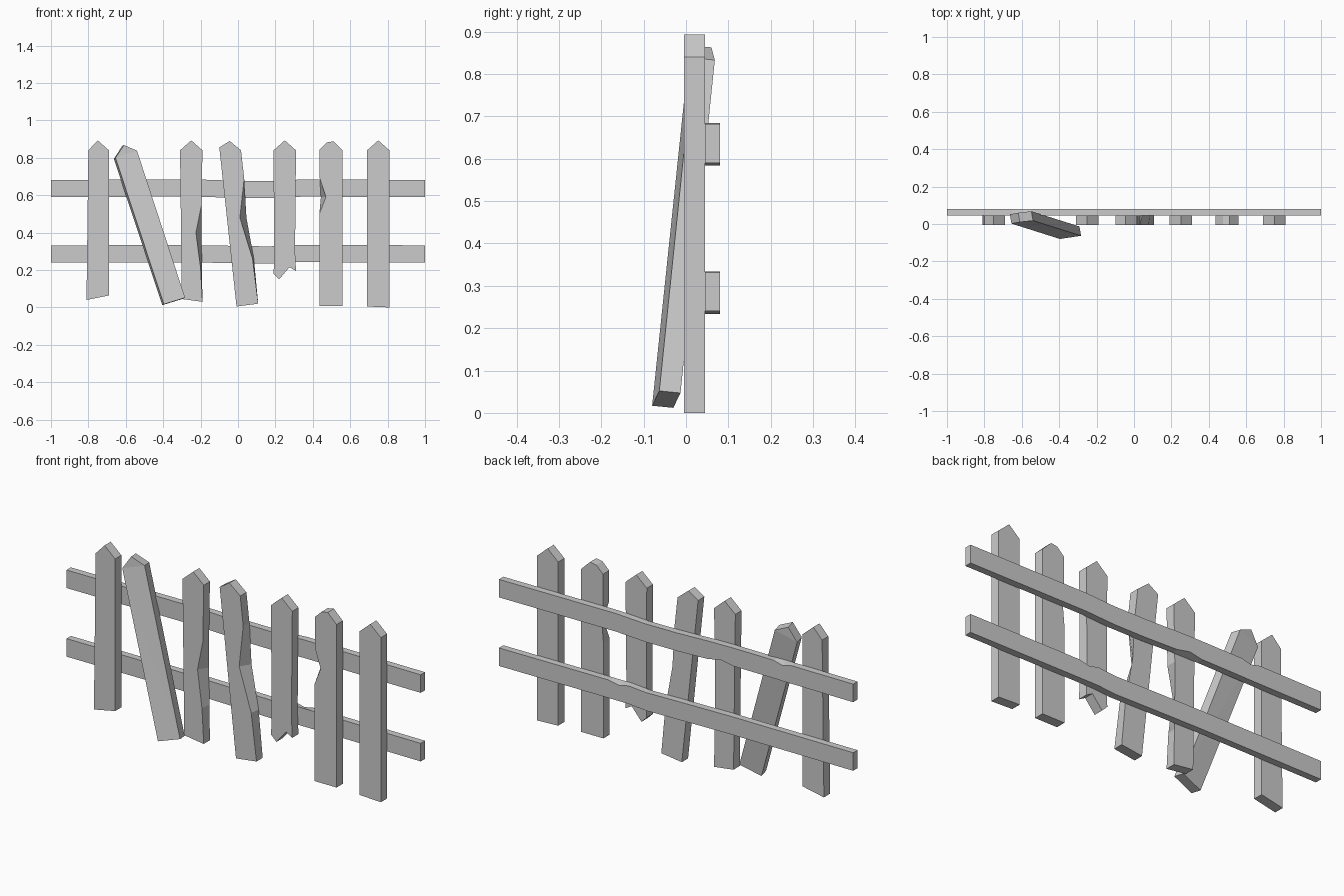
import bpy, bmesh

if "Cube" in bpy.data.objects:
    bpy.data.objects.remove(bpy.data.objects["Cube"])

FRONT, MID, BACK = -0.005, 0.045, 0.08


def build(name, verts, faces):
    bm = bmesh.new()
    vs = [bm.verts.new(v) for v in verts]
    for f in faces:
        bm.faces.new([vs[i] for i in f])
    bmesh.ops.recalc_face_normals(bm, faces=bm.faces[:])
    # split only the large concave caps and the warped chip faces
    bmesh.ops.triangulate(bm, faces=[f for f in bm.faces if len(f.verts) > 4])
    me = bpy.data.meshes.new(name)
    bm.to_mesh(me)
    bm.free()
    ob = bpy.data.objects.new(name, me)
    bpy.context.collection.objects.link(ob)
    return ob


def plank(name, front, back):
    """Join two matching 3D outlines into a solid board."""
    n = len(front)
    sides = [(i, (i + 1) % n, n + (i + 1) % n, n + i) for i in range(n)]
    return build(name, front + back, [range(n), range(n, 2 * n)] + sides)


def picket(name, outline, chips={}):
    """Outline is (x, z) of the front; chips gives back x where it differs."""
    front = [(x, FRONT, z) for x, z in outline]
    back = [(chips.get(i, x), MID, z) for i, (x, z) in enumerate(outline)]
    return plank(name, front, back)


# upright pickets, outlines run clockwise from the bottom left corner
picket("picket_left_end", [(-.81, .04), (-.80, .84), (-.75, .893), (-.69, .84), (-.69, .064)])
picket("picket_chipped_right", [(-.30, .045), (-.31, .84), (-.25, .893), (-.19, .84), (-.195, .55),
                                (-.225, .40), (-.20, .21), (-.19, .03)], {5: -.195, 6: -.193})
picket("picket_leaning", [(-.008, .005), (-.10, .855), (-.045, .89), (.016, .84), (.033, .69),
                          (.01, .48), (.078, .26), (.108, .02)], {5: .045, 6: .085})
picket("picket_broken_short", [(.19, .18), (.193, .25), (.19, .84), (.25, .893), (.31, .84), (.305, .30),
                               (.31, .195), (.275, .215), (.22, .15)])
picket("picket_chipped_left", [(.435, .008), (.435, .50), (.47, .59), (.437, .69), (.437, .845),
                               (.475, .882), (.51, .888), (.56, .84), (.56, .008)], {2: .443})
picket("picket_right_end", [(.69, .005), (.69, .84), (.75, .893), (.81, .84), (.81, 0)])

# loose picket, slanted, twisted and leaning out at the bottom
loose = [(-.396, -.08, .017), (-.655, .002, .80), (-.61, .01, .868), (-.54, .018, .838), (-.283, -.063, .052)]
plank("picket_loose", loose, [(x - .009, y + .05, z - .005) for x, y, z in loose])


def rail(name, zc, stations):
    """Stations are (x, z offset, drop of the back top edge, rise of the back bottom edge)."""
    verts, faces = [], []
    for x, dz, drop, rise in stations:
        lo, hi = zc + dz - .046, zc + dz + .046
        verts += [(x, MID, lo), (x, BACK, lo + rise), (x, BACK, hi - drop), (x, MID, hi)]
    for s in range(len(stations) - 1):
        a = 4 * s
        faces += [(a + i, a + (i + 1) % 4, a + 4 + (i + 1) % 4, a + 4 + i) for i in range(4)]
    e = len(verts) - 4
    return build(name, verts, faces + [range(4), range(e, e + 4)])


# horizontal rails, slightly warped with small nicks
rail("rail_upper", .636, [(-1, 0, 0, 0), (-.65, .001, 0, 0), (-.60, .001, .012, 0), (-.55, .002, 0, 0),
                          (-.32, .003, 0, 0), (-.25, .002, 0, .014), (-.18, .001, 0, 0), (0, -.005, 0, 0),
                          (.18, -.006, 0, 0), (.34, .002, 0, 0), (1, 0, 0, 0)])
rail("rail_lower", .286, [(-1, 0, 0, 0), (-.3, .001, 0, 0), (0, -.003, 0, 0), (.17, -.006, 0, 0),
                          (.27, .002, 0, 0), (.32, .002, .012, 0), (.38, .002, 0, 0), (1, 0, 0, 0)])
